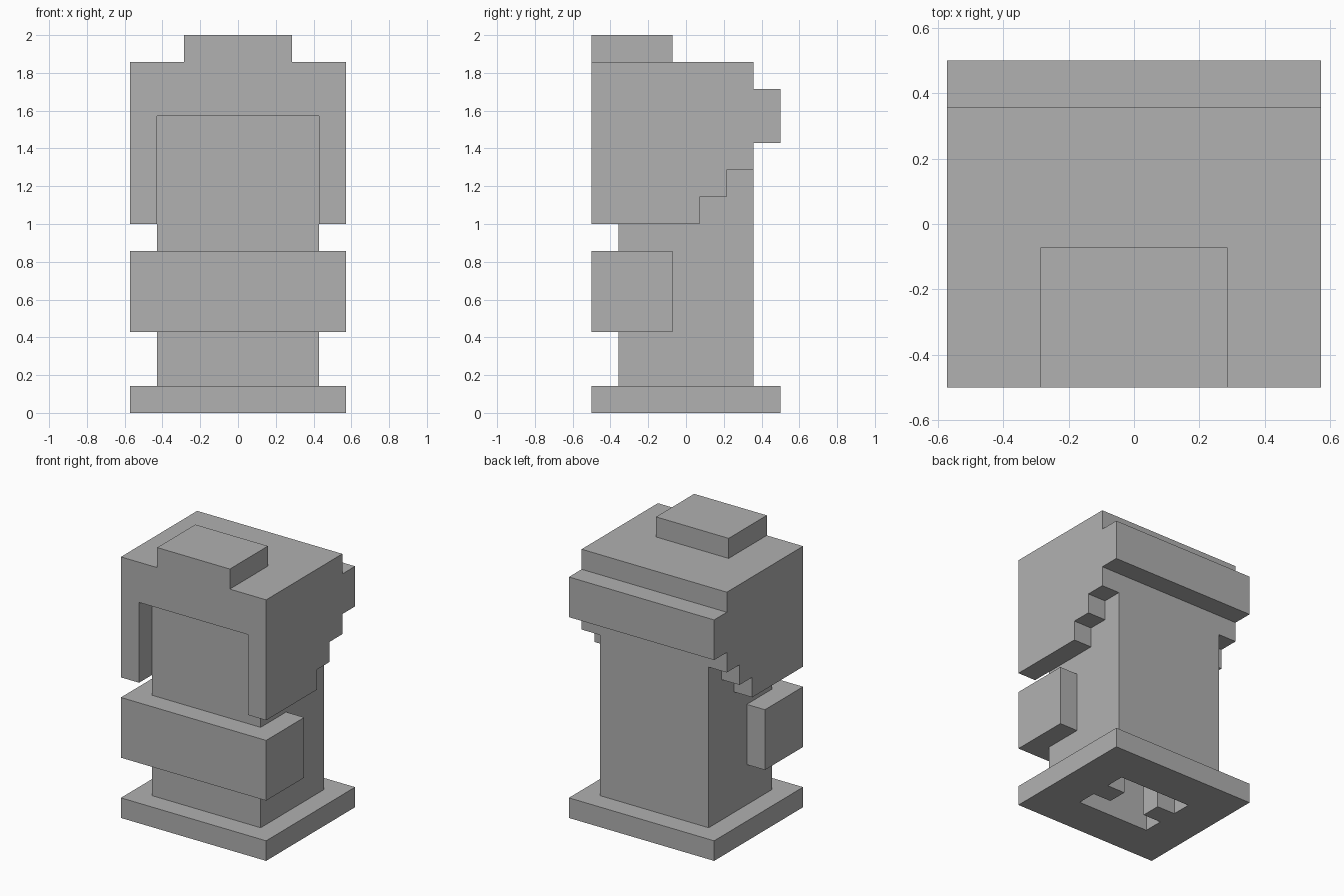
import bpy
import bmesh
from mathutils import Vector

cube = bpy.data.objects.get("Cube")
if cube:
    bpy.data.objects.remove(cube, do_unlink=True)

U = 1 / 7  # one block step

stone = bpy.data.materials.new("grey stone")
stone.use_nodes = True
grey = (0.44, 0.44, 0.44, 1)
stone.diffuse_color = grey
stone.node_tree.nodes["Principled BSDF"].inputs["Base Color"].default_value = grey


def prism(name, outline, axis, low, high):
    """Extrude an outline along x (points are y, z) or along z (points are x, y)."""
    bm = bmesh.new()
    if axis == "x":
        points, step = [(low, a, b) for a, b in outline], (high - low, 0, 0)
    else:
        points, step = [(a, b, low) for a, b in outline], (0, 0, high - low)
    face = bm.faces.new([bm.verts.new(Vector(p) * U) for p in points])
    grown = bmesh.ops.extrude_face_region(bm, geom=[face], use_keep_orig=True)
    moved = [g for g in grown["geom"] if isinstance(g, bmesh.types.BMVert)]
    bmesh.ops.translate(bm, verts=moved, vec=Vector(step) * U)
    bmesh.ops.recalc_face_normals(bm, faces=bm.faces)
    mesh = bpy.data.meshes.new(name)
    bm.to_mesh(mesh)
    bm.free()
    mesh.materials.append(stone)
    ob = bpy.data.objects.new(name, mesh)
    bpy.context.collection.objects.link(ob)
    return ob


def block(name, half_width, y0, y1, z0, z1):
    w = half_width
    return prism(name, [(-w, y0), (w, y0), (w, y1), (-w, y1)], "z", z0, z1)


# Plinth, trunk and the folded arms in front
plinth = block("plinth", 4, -3.5, 3.5, 0, 1)
trunk = block("trunk", 3, -2.5, 2.5, 1, 11)
arms = block("folded_arms", 4, -3.5, -0.5, 3, 6)

# Head: crown over the face, stepped side flaps, top block, rear band
block("head_crown", 3, -3.5, 2.5, 11, 13)
flap = [(-3.5, 7), (0.5, 7), (0.5, 8), (1.5, 8),
        (1.5, 9), (2.5, 9), (2.5, 13), (-3.5, 13)]
for side, x in (("left", 3), ("right", -4)):
    prism("head_flap_" + side, flap, "x", x, x + 1)
block("top_block", 2, -3.5, -0.5, 13, 14)
block("rear_band", 4, 2.5, 3.5, 10, 12)

# I-shaped shaft running up from the underside
quarter = [(2, 1.5), (2, 0.5), (1, 0.5)]
right_half = quarter + [(x, -y) for x, y in reversed(quarter)]
shaft = right_half + [(-x, y) for x, y in reversed(right_half)]
cutter = prism("shaft_cutter", shaft, "z", -1, 12)
cutter.hide_render = True
parts = (plinth, trunk, arms)
for ob in parts:
    cut = ob.modifiers.new("shaft", "BOOLEAN")
    cut.operation = "DIFFERENCE"
    cut.solver = "EXACT"
    cut.object = cutter
graph = bpy.context.evaluated_depsgraph_get()
for ob in parts:
    carved = bpy.data.meshes.new_from_object(ob.evaluated_get(graph))
    ob.modifiers.clear()
    ob.data = carved
bpy.data.objects.remove(cutter, do_unlink=True)
